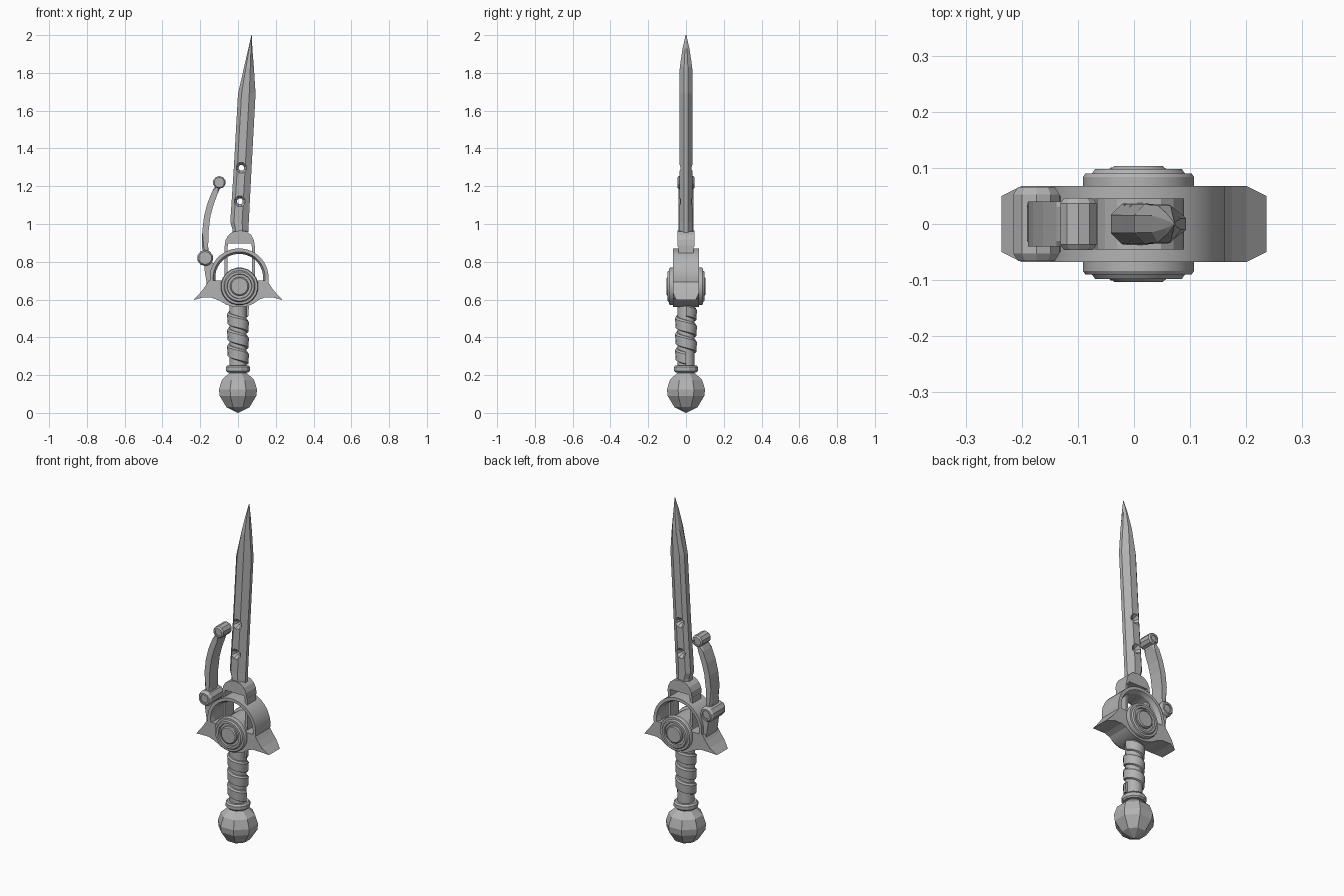
import bpy, bmesh, math

if "Cube" in bpy.data.objects:
    bpy.data.objects.remove(bpy.data.objects["Cube"])

steel = bpy.data.materials.new("plain grey")
steel.diffuse_color = (0.45, 0.45, 0.45, 1)
steel.use_nodes = True
steel.node_tree.nodes["Principled BSDF"].inputs["Base Color"].default_value = steel.diffuse_color


def finish(name, bm, smooth=None):
    bmesh.ops.remove_doubles(bm, verts=bm.verts, dist=1e-5)
    bmesh.ops.recalc_face_normals(bm, faces=bm.faces)
    me = bpy.data.meshes.new(name)
    bm.to_mesh(me)
    bm.free()
    me.materials.append(steel)
    ob = bpy.data.objects.new(name, me)
    bpy.context.collection.objects.link(ob)
    if smooth:
        bpy.ops.object.select_all(action='DESELECT')
        ob.select_set(True)
        bpy.context.view_layer.objects.active = ob
        bpy.ops.object.shade_smooth_by_angle(angle=math.radians(smooth))
    return ob


def skin(bm, rings, wrap_rings=False, wrap_points=True):
    """Join successive rings of points with quads."""
    vs = [[bm.verts.new(p) for p in r] for r in rings]
    n, m = len(vs), len(vs[0])
    for i in range(n if wrap_rings else n - 1):
        for j in range(m if wrap_points else m - 1):
            a, b = vs[i], vs[(i + 1) % n]
            k = (j + 1) % m
            bm.faces.new((a[j], a[k], b[k], b[j]))
    return vs


def lathe(name, profile, sides, axis='Z', centre=(0, 0), closed=False, smooth=None):
    """Spin (radius, height) points about Z, or about Y at centre (x, z)."""
    bm = bmesh.new()
    rings = []
    for i in range(sides):
        a = 2 * math.pi * (i + 0.5) / sides
        c, s = math.cos(a), math.sin(a)
        if axis == 'Z':
            rings.append([(r * c, r * s, h) for r, h in profile])
        else:
            rings.append([(centre[0] + r * c, h, centre[1] + r * s) for r, h in profile])
    skin(bm, rings, True, closed)
    bmesh.ops.dissolve_degenerate(bm, dist=1e-6, edges=bm.edges)
    return finish(name, bm, smooth)


def prism(name, pts, depth, bevel=0.0, tip=None):
    """Front outline (x, z) extruded to +-depth; tip=(x limit, depth beyond it)."""
    bm = bmesh.new()

    def d(x):
        return tip[1] if tip and abs(x) > tip[0] else depth
    vs = skin(bm, [[(x, -d(x), z) for x, z in pts], [(x, d(x), z) for x, z in pts]])
    for ring in vs:
        bm.faces.new(ring)
    if bevel:
        caps = [e for e in bm.edges if abs(e.verts[0].co.y - e.verts[1].co.y) < 1e-6]
        bmesh.ops.bevel(bm, geom=caps, offset=bevel, segments=1, affect='EDGES')
    return finish(name, bm)


def knob(name, x, z, r, d, inner):
    """Small round pin along Y with chamfered, recessed ends."""
    half = [(0, d * 0.88), (inner, d * 0.88), (inner, d), (r * 0.8, d), (r, d * 0.8)]
    return lathe(name, half + [(a, -b) for a, b in reversed(half)], 10, 'Y', (x, z))


# pommel and grip
lathe("pommel", [(0, 0.0), (0.066, 0.03), (0.105, 0.09), (0.109, 0.125),
                 (0.092, 0.175), (0.052, 0.21), (0, 0.21)], 8)
lathe("grip_core", [(0, 0.2), (0.045, 0.2), (0.047, 0.57), (0, 0.57)], 16, smooth=30)
lathe("grip_collar", [(0, 0.215), (0.058, 0.215), (0.066, 0.223), (0.066, 0.242),
                      (0.058, 0.252), (0, 0.252)], 12)

# spiral wrap around the grip
bm = bmesh.new()
pitch, steps = 0.085, 16
band = [(0.044, 0.0), (0.055, 0.005), (0.058, 0.055), (0.052, 0.065), (0.044, 0.068)]
rings = []
for i in range(int(steps * 3.1)):
    a = 2 * math.pi * i / steps
    z0 = 0.51 - pitch * i / steps
    rings.append([(r * math.cos(a), r * math.sin(a), z0 + h) for r, h in band])
vs = skin(bm, rings)
bm.faces.new(vs[0])
bm.faces.new(vs[-1])
finish("grip_wrap", bm, 25)

# guard: winged crosspiece, ring, round boss
wing = [(0.155, 0.7), (0.175, 0.668), (0.2, 0.635), (0.236, 0.597),
        (0.19, 0.61), (0.14, 0.61), (0.1, 0.595), (0.06, 0.572)]
prism("crossguard", wing + [(-x, z) for x, z in reversed(wing)], 0.068, tip=(0.21, 0.05))
lathe("guard_ring", [(0.127, -0.045), (0.138, -0.068), (0.156, -0.068),
                     (0.156, 0.068), (0.138, 0.068), (0.127, 0.045)],
      32, 'Y', (0.006, 0.715), closed=True, smooth=25)
half = [(0, 0.103), (0.044, 0.103), (0.05, 0.098), (0.05, 0.088), (0.064, 0.088),
        (0.066, 0.098), (0.078, 0.098), (0.084, 0.09), (0.096, 0.09), (0.1, 0.084),
        (0.1, 0.068), (0.086, 0.06)]
lathe("guard_boss", half + [(r, -y) for r, y in reversed(half)], 20, 'Y', (0.008, 0.67), smooth=25)

# blade socket and its struts
dome = [(-0.07, 0.88), (-0.066, 0.915), (-0.052, 0.94), (-0.03, 0.958), (0.01, 0.966),
        (0.048, 0.96), (0.07, 0.942), (0.084, 0.915), (0.089, 0.88),
        (0.073, 0.88), (0.07, 0.897), (-0.052, 0.897), (-0.055, 0.88)]
prism("blade_socket", dome, 0.045)
for n, x in (("left", -0.0625), ("right", 0.081)):
    prism("socket_strut_" + n, [(x - 0.008, 0.67), (x + 0.008, 0.67),
                                (x + 0.008, 0.885), (x - 0.008, 0.885)], 0.04)

# blade: lofted eight-sided sections (z, left, right, half thickness)
sections = [(0.9, -0.03, 0.052, 0.037), (0.975, -0.03, 0.055, 0.037),
            (1.01, -0.041, 0.057, 0.036), (1.3, -0.022, 0.072, 0.035),
            (1.69, 0.0, 0.093, 0.035), (1.83, 0.032, 0.084, 0.033),
            (1.93, 0.055, 0.076, 0.018), (2.0, 0.071, 0.073, 0.002)]
bm = bmesh.new()
rings = []
for z, l, r, t in sections:
    w = r - l
    a, b = l + 0.2 * w, r - 0.36 * w
    rings.append([(l, -t * 0.45, z), (a, -t, z), (b, -t, z), (r, -t * 0.3, z),
                  (r, t * 0.3, z), (b, t, z), (a, t, z), (l, t * 0.45, z)])
vs = skin(bm, rings)
bm.faces.new(vs[0])
bm.faces.new(vs[-1])
blade = finish("blade", bm)

# flared holes through the blade
for i, (x, z) in enumerate(((0.01, 1.12), (0.018, 1.297))):
    cut = lathe("hole_cutter_%d" % i, [(0, -0.06), (0.03, -0.06), (0.03, -0.032), (0.016, -0.012),
                                       (0.016, 0.012), (0.03, 0.032), (0.03, 0.06), (0, 0.06)],
                8, 'Y', (x, z))
    cut.hide_render = True
    cut.hide_set(True)
    mod = blade.modifiers.new("hole", 'BOOLEAN')
    mod.operation, mod.solver, mod.object = 'DIFFERENCE', 'EXACT', cut

# curved side arm with end pins and a mount on the ring
outer = [(-0.178, 0.81), (-0.191, 0.88), (-0.189, 0.96), (-0.18, 1.04), (-0.162, 1.11),
         (-0.138, 1.17), (-0.112, 1.215)]
inner = [(-0.09, 1.2), (-0.108, 1.16), (-0.13, 1.1), (-0.146, 1.04), (-0.156, 0.96),
         (-0.158, 0.88), (-0.15, 0.81)]
prism("side_arm", outer + inner, 0.04, bevel=0.01)
knob("arm_top_pin", -0.099, 1.22, 0.034, 0.046, 0.018)
knob("arm_lower_pin", -0.174, 0.82, 0.043, 0.066, 0.024)
prism("arm_mount", [(-0.182, 0.81), (-0.176, 0.75), (-0.165, 0.68), (-0.13, 0.68),
                    (-0.125, 0.78), (-0.15, 0.82)], 0.05)
